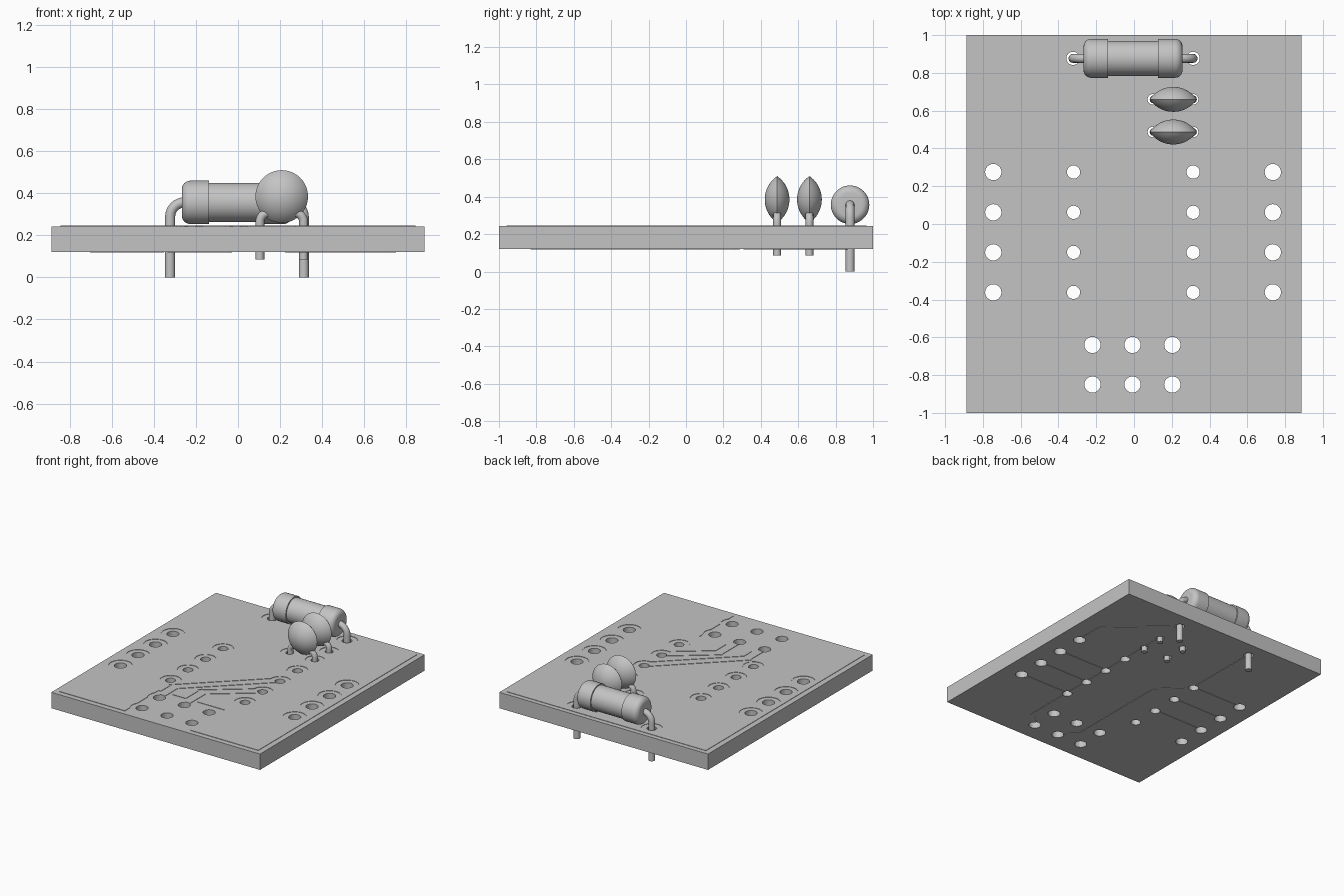
import bpy
import bmesh
from math import sin, cos, pi, atan2, hypot, asin
from mathutils import Matrix, Vector

cube = bpy.data.objects.get("Cube")
if cube:
    bpy.data.objects.remove(cube, do_unlink=True)

grey = bpy.data.materials.new("plain_grey")
grey.use_nodes = True
colour = (0.55, 0.55, 0.55, 1)
grey.diffuse_color = colour
grey.node_tree.nodes["Principled BSDF"].inputs["Base Color"].default_value = colour

BOTTOM, TOP, RAISE = 0.121, 0.243, 0.003


def select(obj):
    bpy.ops.object.select_all(action='DESELECT')
    obj.select_set(True)
    bpy.context.view_layer.objects.active = obj


def finish(name, bm, smooth=False):
    mesh = bpy.data.meshes.new(name)
    bmesh.ops.recalc_face_normals(bm, faces=bm.faces[:])
    bm.to_mesh(mesh)
    bm.free()
    mesh.materials.append(grey)
    obj = bpy.data.objects.new(name, mesh)
    bpy.context.collection.objects.link(obj)
    if smooth:
        select(obj)
        bpy.ops.object.shade_smooth_by_angle(angle=0.6)
    return obj


def add_box(bm, x0, x1, y0, y1, z0, z1):
    centre = Vector((x0 + x1, y0 + y1, z0 + z1)) / 2
    size = Matrix.Diagonal((x1 - x0, y1 - y0, z1 - z0, 1))
    bmesh.ops.create_cube(bm, size=1, matrix=Matrix.Translation(centre) @ size)


def add_trace(bm, path, width, z0, z1):
    """Flat strip following a path of corner points."""
    for (ax, ay), (bx, by) in zip(path, path[1:]):
        place = Matrix.Translation(((ax + bx) / 2, (ay + by) / 2, (z0 + z1) / 2))
        turn = Matrix.Rotation(atan2(by - ay, bx - ax), 4, 'Z')
        size = Matrix.Diagonal((hypot(bx - ax, by - ay) + width * 0.8, width, z1 - z0, 1))
        bmesh.ops.create_cube(bm, size=1, matrix=place @ turn @ size)


def add_rod(bm, x, y, radius):
    bmesh.ops.create_cone(bm, cap_ends=True, segments=32, radius1=radius, radius2=radius,
                          depth=1, matrix=Matrix.Translation((x, y, 0)))


def cut(obj, cutter):
    mod = obj.modifiers.new("cut", 'BOOLEAN')
    mod.operation = 'DIFFERENCE'
    mod.solver = 'EXACT'
    mod.use_self = True
    mod.object = cutter
    select(obj)
    bpy.ops.object.modifier_apply(modifier=mod.name)


def lathe(name, profile, axis, centre):
    """Turn (radius, distance along axis) points round the axis."""
    axis = Vector(axis)
    bm = bmesh.new()
    verts = [bm.verts.new(axis * d + Vector((0, 0, r))) for r, d in profile]
    edges = [bm.edges.new(pair) for pair in zip(verts, verts[1:])]
    bmesh.ops.spin(bm, geom=verts + edges, axis=axis, cent=(0, 0, 0),
                   angle=2 * pi, steps=48)
    bmesh.ops.remove_doubles(bm, verts=bm.verts[:], dist=0.0003)
    bmesh.ops.translate(bm, verts=bm.verts[:], vec=centre)
    return finish(name, bm, True)


def lead(name, x, y, side, foot, top, bend, reach, radius):
    """Round wire rising from its foot and bending towards the body."""
    points = [(x, foot)]
    for i in range(9):
        a = pi / 2 * i / 8
        points.append((x + side * bend * (1 - cos(a)), top - bend + bend * sin(a)))
    points.append((x + side * reach, top))
    curve = bpy.data.curves.new(name, 'CURVE')
    curve.dimensions = '3D'
    curve.bevel_depth = radius
    curve.bevel_resolution = 4
    curve.use_fill_caps = True
    spline = curve.splines.new('POLY')
    spline.points.add(len(points) - 1)
    for p, (px, pz) in zip(spline.points, points):
        p.co = (px, y, pz, 1)
    curve.materials.append(grey)
    obj = bpy.data.objects.new(name, curve)
    bpy.context.collection.objects.link(obj)
    select(obj)
    bpy.ops.object.convert(target='MESH')
    bpy.ops.object.shade_smooth_by_angle(angle=0.6)


# Hole layout: x, y, radius
rows = (0.275, 0.062, -0.15, -0.362)
holes = [(x, y, 0.043) for x in (-0.745, 0.735) for y in rows]
holes += [(x, y, 0.035) for x in (-0.32, 0.313) for y in rows]
holes += [(x, y, 0.043) for x in (-0.22, -0.008, 0.203) for y in (-0.64, -0.85)]
disc_rows = (0.66, 0.487)
holes += [(x, y, 0.028) for x in (0.1, 0.313) for y in disc_rows]
holes += [(x, 0.877, 0.035) for x in (-0.323, 0.313)]

bm = bmesh.new()
for x, y, r in holes:
    add_rod(bm, x, y, r)
hole_cutter = finish("hole_cutter", bm)

# Board
bm = bmesh.new()
add_box(bm, -0.887, 0.887, -1, 1, BOTTOM, TOP)
cut(finish("board", bm), hole_cutter)

# Raised copper layer on top, cleared round the holes and signal tracks
signals = [[(-0.22, -0.6), (-0.22, -0.44), (0.29, 0.04)],
           [(-0.008, -0.6), (-0.008, -0.4), (0.29, -0.17)]]
bm = bmesh.new()
add_box(bm, -0.845, 0.845, -0.96, 0.965, TOP, TOP + RAISE)
top_copper = finish("top_copper", bm)
bm = bmesh.new()
for x, y, r in holes:
    add_rod(bm, x, y, r + 0.04)
add_box(bm, -0.29, 0.27, -1.1, -0.55, -0.5, 0.5)
for path in signals:
    add_trace(bm, path, 0.1, -0.5, 0.5)
clearance_cutter = finish("clearance_cutter", bm)
cut(top_copper, clearance_cutter)

bm = bmesh.new()
for path in signals:
    add_trace(bm, path, 0.04, TOP, TOP + RAISE)
cut(finish("top_tracks", bm), hole_cutter)

# Thin tracks underneath
tracks = [[(-0.323, 0.877), (-0.32, 0.275), (-0.12, 0.08), (-0.12, -0.74), (-0.008, -0.85)],
          [(0.313, 0.877), (0.735, 0.5), (0.735, 0.275)],
          [(0.313, 0.66), (0.313, -0.74), (0.203, -0.85)]]
tracks += [[(-0.745, y), (-0.32, y)] for y in rows[:3]]
tracks += [[(0.313, y), (0.735, y)] for y in rows[1:]]
bm = bmesh.new()
for path in tracks:
    add_trace(bm, path, 0.025, BOTTOM - RAISE, BOTTOM)
cut(finish("bottom_tracks", bm), hole_cutter)

for cutter in (hole_cutter, clearance_cutter):
    bpy.data.objects.remove(cutter, do_unlink=True)

# Resistor: barrel with thicker, rounded end caps
BIG, SLIM, HALF, ROUND = 0.103, 0.093, 0.262, 0.04
end = [(0, HALF)]
for i in range(9):
    a = pi / 2 * i / 8
    end.append((BIG - ROUND + ROUND * sin(a), HALF - ROUND + ROUND * cos(a)))
end += [(BIG, HALF - 0.13), (SLIM, HALF - 0.13)]
profile = end + [(r, -d) for r, d in reversed(end)]
lathe("resistor_body", profile, (1, 0, 0), (-0.005, 0.877, 0.357))
for name, x, side in (("right", -0.323, 1), ("left", 0.313, -1)):
    lead("resistor_lead_" + name, x, 0.877, side, 0, 0.357, 0.07, 0.09, 0.024)

# Disc capacitors: lens bodies on two short leads
RIM, THICK = 0.125, 0.066
curve_radius = (RIM ** 2 + THICK ** 2) / (2 * THICK)
sweep = asin(RIM / curve_radius)
face = []
for i in range(11):
    a = sweep * i / 10
    face.append((curve_radius * sin(a), curve_radius * cos(a) - curve_radius + THICK))
lens = face + [(r, -d) for r, d in reversed(face[:-1])]
for place, y in zip(("rear", "front"), disc_rows):
    lathe(place + "_capacitor_body", lens, (0, 1, 0), (0.208, y, 0.385))
    for name, x, side in (("right", 0.104, 1), ("left", 0.312, -1)):
        lead(place + "_capacitor_lead_" + name, x, y, side, 0.086, 0.308, 0.045, 0.06, 0.021)
